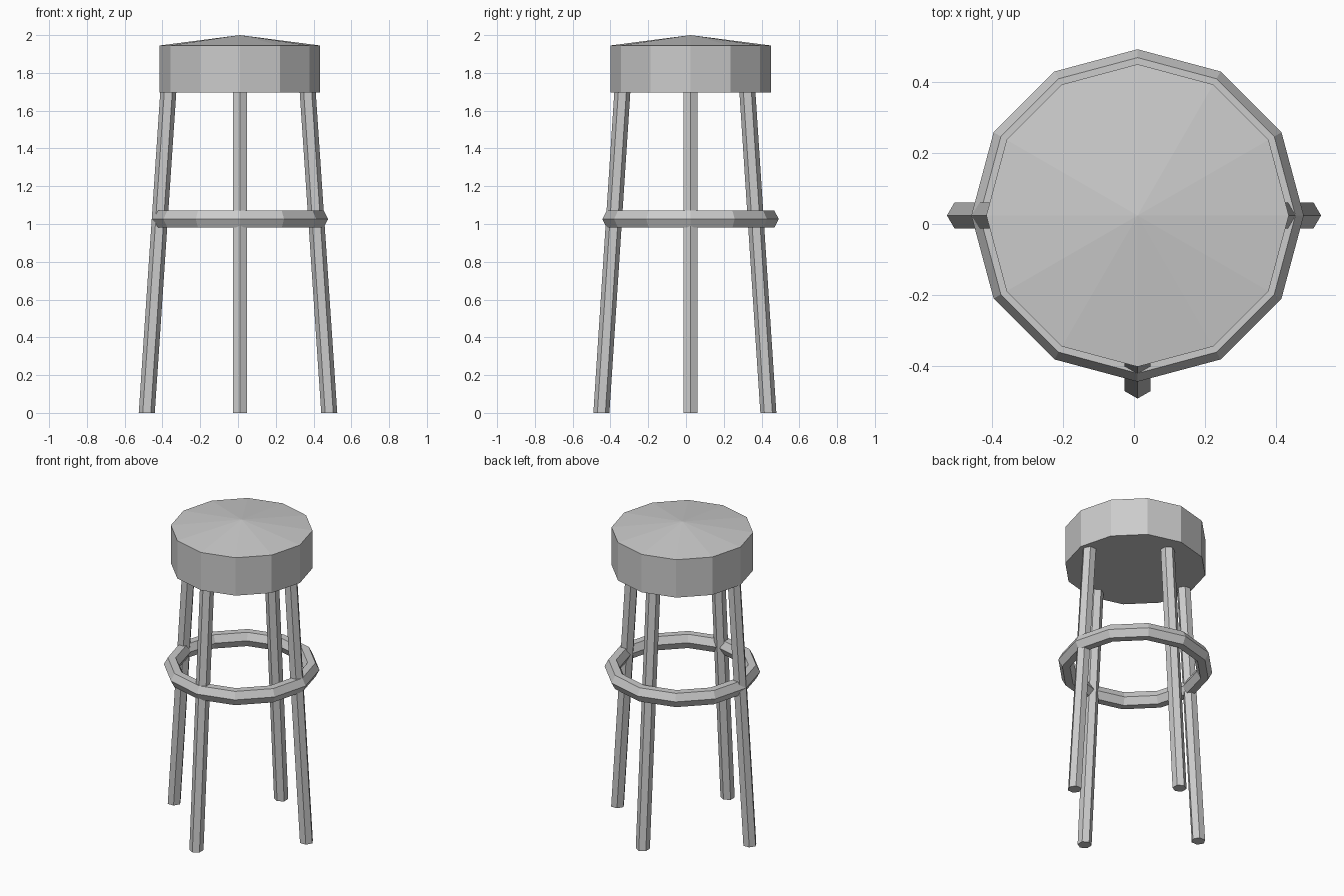
import bpy
import math

if "Cube" in bpy.data.objects:
    bpy.data.objects.remove(bpy.data.objects["Cube"])

CX, CY = 0.01, 0.024      # axis of the seat and foot ring
SIDES = 12
SEAT_BOTTOM = 1.695


def make_object(name, verts, faces):
    mesh = bpy.data.meshes.new(name)
    mesh.from_pydata(verts, [], faces)
    mesh.update()
    obj = bpy.data.objects.new(name, mesh)
    bpy.context.collection.objects.link(obj)
    return obj


def circle(cx, cy, r, z, n, start=0.0):
    return [(cx + r * math.cos(start + math.tau * i / n),
             cy + r * math.sin(start + math.tau * i / n), z) for i in range(n)]


def bridge(a, b, n):
    # quads joining loop a (lower) to loop b (upper)
    return [(a + i, a + (i + 1) % n, b + (i + 1) % n, b + i) for i in range(n)]


# Seat: twelve-sided drum with a shallow conical top
verts = circle(CX, CY, 0.425, SEAT_BOTTOM, SIDES) + circle(CX, CY, 0.425, 1.945, SIDES)
verts.append((CX, CY, 2.0))
faces = bridge(0, SIDES, SIDES) + [tuple(reversed(range(SIDES)))]
faces += [(SIDES + i, SIDES + (i + 1) % SIDES, 2 * SIDES) for i in range(SIDES)]
make_object("seat", verts, faces)

# Foot ring: hexagonal section swept round twelve sides
verts, faces = [], []
for k in range(6):
    a = -math.tau * k / 6
    verts += circle(CX, CY, 0.42 + 0.047 * math.cos(a), 1.026 + 0.0525 * math.sin(a), SIDES)
for k in range(6):
    faces += bridge(((k + 1) % 6) * SIDES, k * SIDES, SIDES)
make_object("foot_ring", verts, faces)


# Legs: splayed hexagonal bars, one corner pointing outwards, feet cut level
def leg(name, foot, top, angle):
    v = circle(*foot, 0.0425, 0.0, 6, angle) + circle(*top, 0.0425, SEAT_BOTTOM + 0.005, 6, angle)
    f = bridge(0, 6, 6) + [tuple(reversed(range(6))), tuple(range(6, 12))]
    make_object(name, v, f)


leg("right_leg", (0.483, CY), (0.369, CY), 0.0)
leg("left_leg", (-0.483, CY), (-0.369, CY), math.pi)
leg("back_leg", (CX, 0.436), (CX, 0.325), math.pi / 2)
leg("front_leg", (CX, -0.448), (CX, -0.337), -math.pi / 2)
